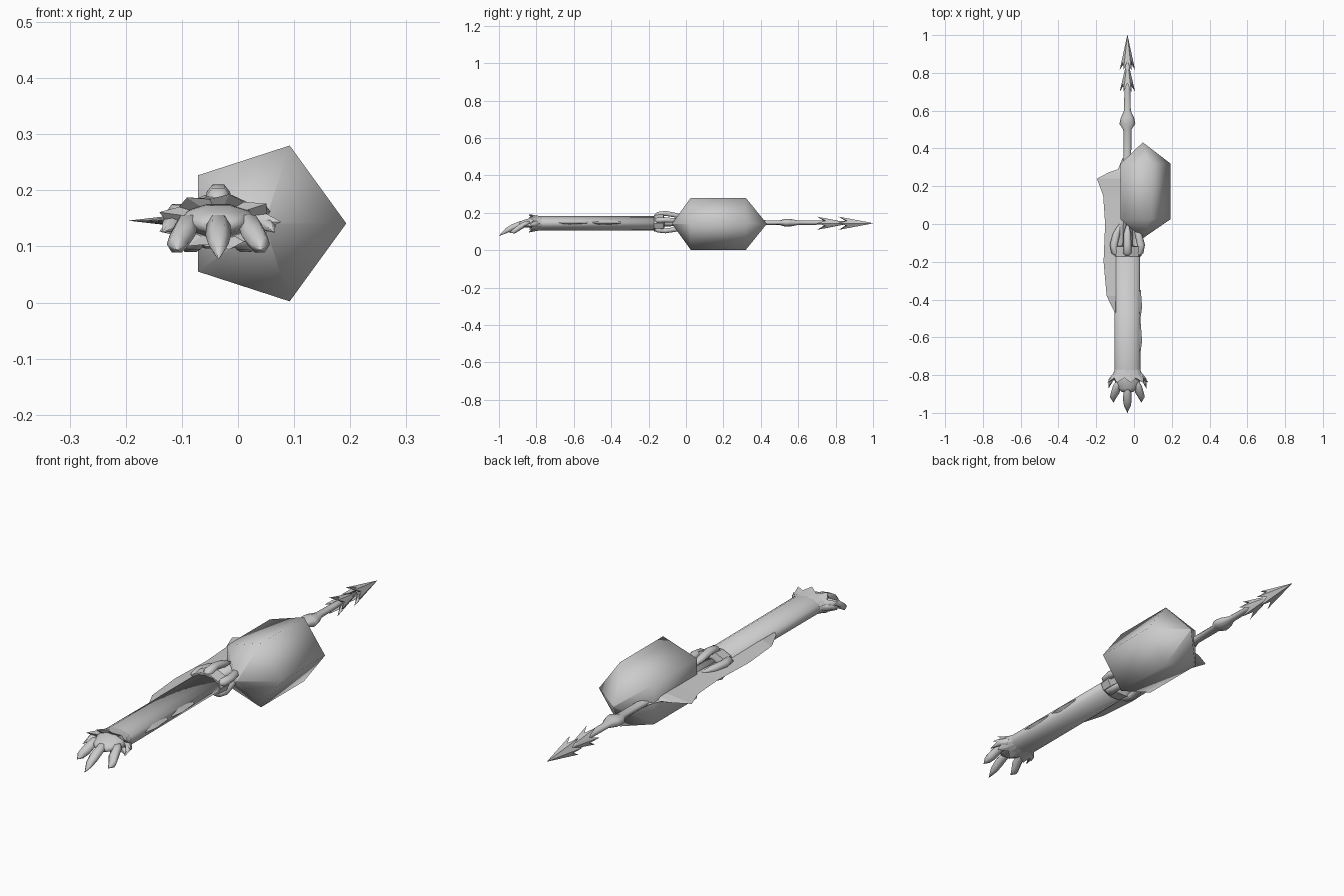
import bpy, bmesh, math

if "Cube" in bpy.data.objects:
    bpy.data.objects.remove(bpy.data.objects["Cube"])

GREY = bpy.data.materials.new("light_grey")
GREY.diffuse_color = (0.6, 0.6, 0.6, 1)
GREY.use_nodes = True
GREY.node_tree.nodes["Principled BSDF"].inputs["Base Color"].default_value = GREY.diffuse_color
CX, CZ = -0.035, 0.144          # long axis of the weapon


def finish(name, bm, smooth=True):
    bmesh.ops.remove_doubles(bm, verts=bm.verts, dist=0.0002)
    bmesh.ops.recalc_face_normals(bm, faces=bm.faces)
    me = bpy.data.meshes.new(name)
    bm.to_mesh(me)
    bm.free()
    for p in me.polygons:
        p.use_smooth = smooth
    me.materials.append(GREY)
    ob = bpy.data.objects.new(name, me)
    bpy.context.collection.objects.link(ob)
    return ob


def skin(bm, rings):
    """Bridge rings of equal length and cap both ends."""
    n = len(rings[0])
    vs = [[bm.verts.new(c) for c in r] for r in rings]
    for a, b in zip(vs, vs[1:]):
        for i in range(n):
            j = (i + 1) % n
            bm.faces.new((a[i], a[j], b[j], b[i]))
    bm.faces.new(vs[0])
    bm.faces.new(vs[-1])


def loft(name, path, sides=8, start=0.0, smooth=True):
    """Path of (x, y, z, half width, half height) sections along y."""
    bm = bmesh.new()
    ang = [start + math.tau * i / sides for i in range(sides)]
    skin(bm, [[(x + max(rx, .0005) * math.cos(a), y, z + max(rz, .0005) * math.sin(a)) for a in ang]
              for x, y, z, rx, rz in path])
    return finish(name, bm, smooth)


def barbed(name, sections, sides, z_drop=0.0):
    """Star skin: sections of (y of points, y of notches, rx, rz, notch scale)."""
    bm = bmesh.new()
    rings = []
    for yp, yn, rx, rz, k in sections:
        ring = []
        for i in range(sides * 2):
            a = math.pi * i / sides
            s, y = (1, yp) if i % 2 == 0 else (k, yn)
            ring.append((CX + rx * s * math.cos(a), y, CZ + z_drop + rz * s * math.sin(a)))
        rings.append(ring)
    skin(bm, rings)
    return finish(name, bm, False)


def blade(name, stations, ridge):
    """Thin double-edged plate: stations of (y, outer x, inner x)."""
    bm = bmesh.new()
    rings = []
    for y, xo, xi in stations:
        xm = xo * 0.35 + xi * 0.65
        rings.append([(xo, y, 0.146), (xm, y, 0.146 + ridge), (xi, y, 0.146), (xm, y, 0.146 - ridge)])
    skin(bm, rings)
    return finish(name, bm, False)


# Main shaft
loft("shaft", [(CX, -0.80, 0.144, 0.067, 0.037), (CX, -0.77, 0.144, 0.069, 0.039),
               (CX, -0.17, 0.144, 0.067, 0.038)], 12)

# Large five-sided stone with pointed ends
loft("stone", [(0.047, -0.075, 0.141, 0, 0), (0.047, 0.025, 0.141, 0.146, 0.146),
               (0.047, 0.32, 0.141, 0.146, 0.146), (0.047, 0.432, 0.141, 0, 0)], 5)

# Side blade and the small thorns on the opposite edge
blade("side_blade", [(-0.47, -0.102, -0.095), (-0.38, -0.145, -0.07), (-0.20, -0.161, -0.05),
                     (0.0, -0.153, -0.02), (0.15, -0.163, -0.01), (0.24, -0.196, -0.01),
                     (0.275, -0.13, -0.01), (0.29, -0.085, -0.012), (0.35, -0.06, -0.015)], 0.014)
for y in (-0.62, -0.44):
    blade("edge_thorn", [(y - 0.06, 0.034, 0.0), (y, 0.043, 0.0), (y + 0.09, 0.036, 0.0)], 0.022)

# Tail rod with its flattened swelling
loft("tail_rod", [(CX, y, 0.147, rx, rz) for y, rx, rz in
                  ((-0.17, .03, .02), (0.2, .026, .016), (0.30, .032, .017), (0.36, .02, .014),
                   (0.50, .022, .012), (0.53, .042, .021), (0.56, .036, .02), (0.60, .018, .012),
                   (0.70, .016, .011), (0.85, .012, .01))], 8)

# Two barbed arrowheads, the second closing in the tip
for name, back, tip, end_r in (("lower_barb", 0.70, 0.84, 0.008), ("tip_barb", 0.815, 1.0, 0.0008)):
    barbed(name, [(back + 0.05, back + 0.05, .010, .010, 1), (back, back + 0.045, .041, .041, .65),
                  (tip, tip, end_r, end_r, 1)], 6)

# Collar blocks and prongs that grip the stone
loft("collar", [(CX, -0.172, 0.144, 0.073, 0.046), (CX, -0.12, 0.144, 0.079, 0.05),
                (CX, -0.115, 0.144, 0.04, 0.03)], 10, 0, False)
for deg in (20, 90, 160, 230, 310):
    c, s = math.cos(math.radians(deg)), math.sin(math.radians(deg))

    def at(y, r, w):
        return (CX + c * r * 1.45, y, CZ + s * r, w * 1.1, w * 0.8)
    loft("collar_prong", [at(-0.17, .038, .010), at(-0.155, .046, .020), at(-0.11, .053, .019),
                          at(-0.05, .042, .018), at(0.02, .025, 0)], 6)

# Flared ruff around the wrist, with pointed scallops
barbed("wrist_ruff", [(-0.77, -0.77, .068, .038, 1), (-0.80, -0.80, .078, .042, 1),
                      (-0.84, -0.815, .112, .050, .82), (-0.815, -0.815, .06, .03, 1)], 9)

# Palm and drooping claws
loft("palm", [(CX, -0.79, 0.146, 0.066, 0.034), (CX, -0.83, 0.146, 0.068, 0.028),
              (CX, -0.87, 0.142, 0.05, 0.02), (CX, -0.89, 0.138, 0.03, 0.012)], 10)
for side, y0, y1, z1 in ((0, -0.85, -1.0, 0.073), (-1, -0.83, -0.945, 0.09), (1, -0.83, -0.945, 0.09)):
    x0, x1 = CX + side * 0.046, CX + side * 0.074
    L = y1 - y0
    loft("claw", [(x0, y0, 0.146, .014, .012), (x0 + side * .01, y0 + L * .25, 0.14, .021, .018),
                  (x0 + side * .018, y0 + L * .55, 0.12, .023, .02),
                  (x1, y0 + L * .75, 0.104, .018, .017), (x1, y1, z1 + 0.004, 0, 0)], 6)
# Thumb-like spurs beside the palm
for side in (-1, 1):
    loft("side_spur", [(CX + side * .05, -0.78, 0.144, .02, .02), (CX + side * .085, -0.82, 0.14, .017, .014),
                       (CX + side * .10, -0.87, 0.125, 0, 0)], 5)
